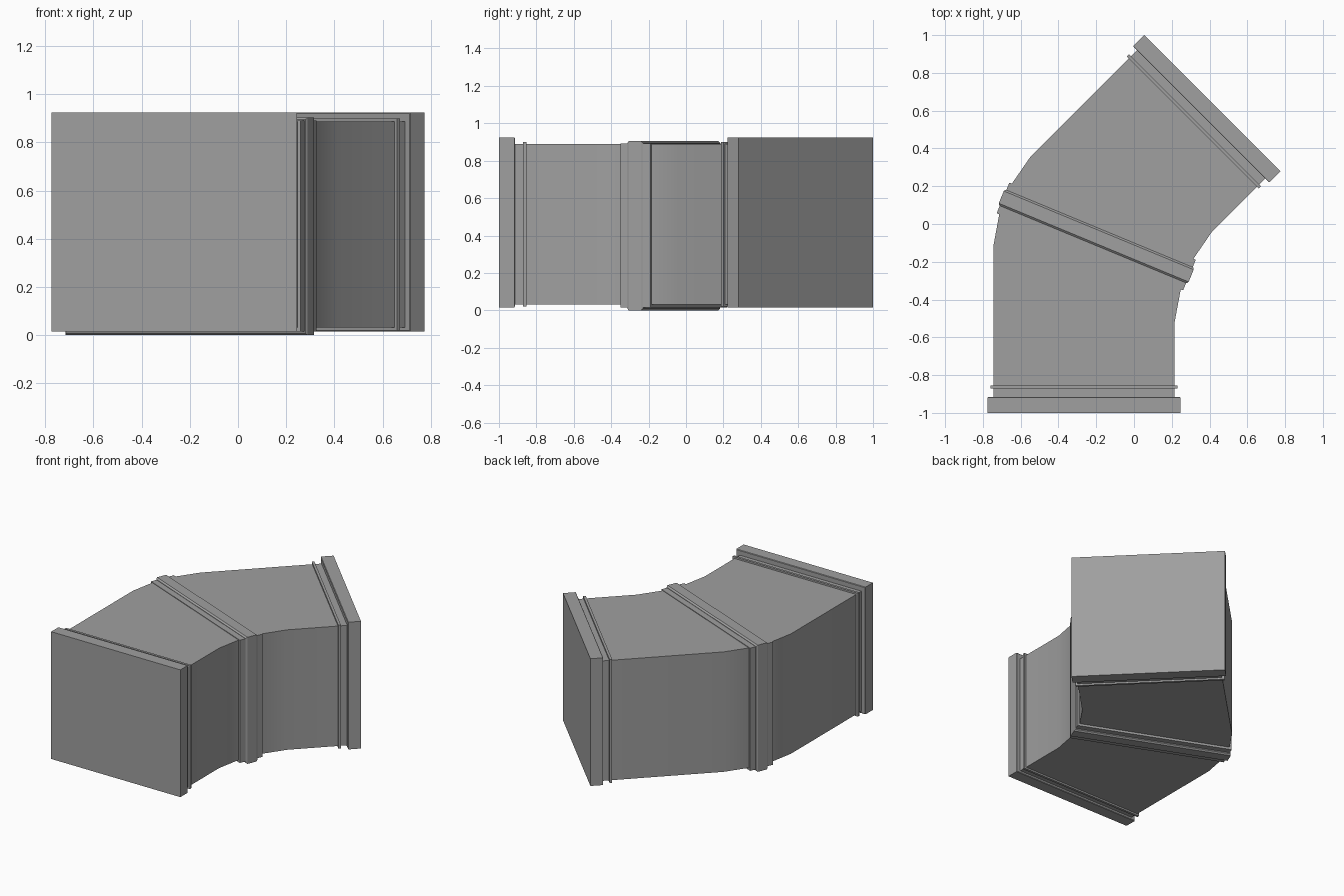
import bpy, bmesh, math
from mathutils import Vector

if "Cube" in bpy.data.objects:
    bpy.data.objects.remove(bpy.data.objects["Cube"])

# Mitre plane of the 45 degree bend
A = math.radians(22.5)
MID = Vector((-0.2, -0.066))
N = Vector((math.sin(A), math.cos(A)))      # travel direction at the bend
R = Vector((math.cos(A), -math.sin(A)))     # across the duct at the bend
CX = -0.265                                 # centre of the straight entry leg

GREY = bpy.data.materials.new("dark_grey")
GREY.diffuse_color = (0.35, 0.35, 0.35, 1)
GREY.use_nodes = True
GREY.node_tree.nodes["Principled BSDF"].inputs["Base Color"].default_value = GREY.diffuse_color


def reflect(p):
    return p - 2 * (p - MID).dot(N) * N


def entry(y, hw, z0, z1):
    """Rectangular station across the straight entry leg."""
    return (Vector((CX - hw, y)), Vector((CX + hw, y)), z0, z1)


def mid(t, hw, z0, z1):
    """Rectangular station parallel to the mitre plane."""
    c = MID + N * t
    return (c - R * hw, c + R * hw, z0, z1)


def mirrored(stations):
    return [(reflect(l), reflect(r), a, b) for l, r, a, b in reversed(stations)]


def loft(name, stations):
    """Skin a closed solid through rectangular stations."""
    bm = bmesh.new()
    rings = []
    for l, r, z0, z1 in stations:
        rings.append([bm.verts.new((p.x, p.y, z))
                      for p, z in ((l, z0), (r, z0), (r, z1), (l, z1))])
    for a, b in zip(rings, rings[1:]):
        for i in range(4):
            j = (i + 1) % 4
            bm.faces.new((a[i], a[j], b[j], b[i]))
    bm.faces.new(rings[0])
    bm.faces.new(rings[-1])
    bmesh.ops.recalc_face_normals(bm, faces=bm.faces)
    me = bpy.data.meshes.new(name)
    bm.to_mesh(me)
    bm.free()
    me.materials.append(GREY)
    ob = bpy.data.objects.new(name, me)
    bpy.context.collection.objects.link(ob)
    bpy.ops.object.select_all(action='DESELECT')
    ob.select_set(True)
    bpy.context.view_layer.objects.active = ob
    bpy.ops.object.shade_smooth_by_angle(angle=math.radians(25))
    return ob


# Main bent duct body
Z0, Z1 = 0.032, 0.888
half = [
    entry(-0.98, 0.48, Z0, Z1),
    (Vector((CX - 0.48, -0.12)), Vector((CX + 0.48, -0.52)), Z0, Z1),
    mid(-0.085, 0.52, Z0, Z1),
]
loft("duct_body", half + mirrored(half))

# End flanges with a tiny chamfer toward the duct, and thin ribs beside them
flange = [
    entry(-1.0, 0.51, 0.016, 0.924),
    entry(-0.918, 0.51, 0.016, 0.924),
    entry(-0.915, 0.506, 0.02, 0.92),
]
rib = [entry(-0.871, 0.494, 0.02, 0.9), entry(-0.854, 0.494, 0.02, 0.9)]
for part, st in (("end_flange", flange), ("end_rib", rib)):
    loft(part + "_entry", st)
    loft(part + "_exit", mirrored(st))

# Collar and raised chamfered band around the bend
loft("bend_collar", [mid(-0.0875, 0.534, 0.016, 0.892),
                     mid(0.0875, 0.534, 0.016, 0.892)])
loft("bend_band", [
    mid(-0.045, 0.538, 0.009, 0.895),
    mid(-0.035, 0.544, 0.0, 0.904),
    mid(0.035, 0.544, 0.0, 0.904),
    mid(0.045, 0.538, 0.009, 0.895),
])
